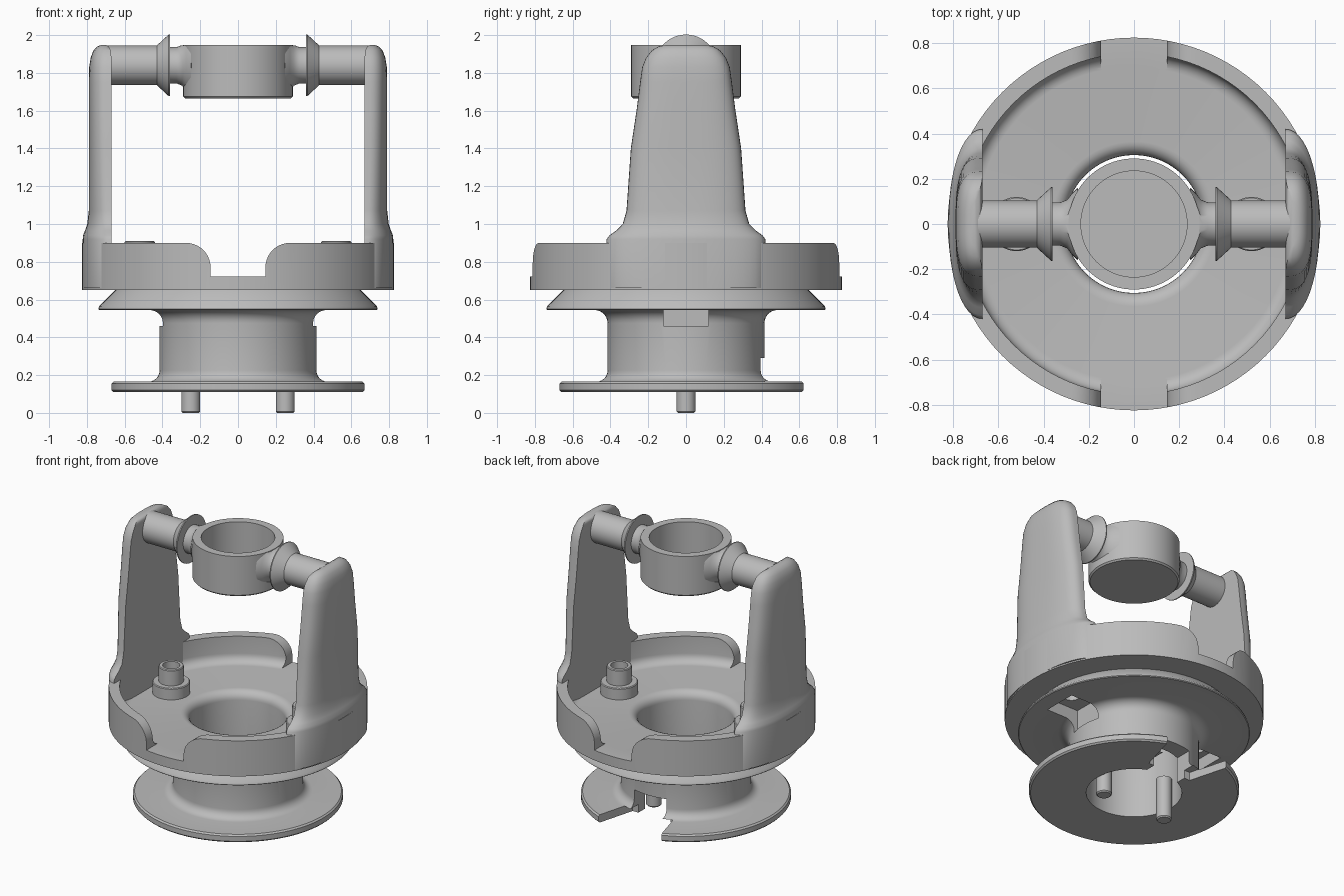
import bpy, bmesh, math
from mathutils import Matrix

old = bpy.data.objects.get("Cube")
if old:
    bpy.data.objects.remove(old, do_unlink=True)

grey = bpy.data.materials.new("plain_grey")
grey.use_nodes = True
colour = (0.5, 0.5, 0.5, 1)
grey.diffuse_color = colour
grey.node_tree.nodes["Principled BSDF"].inputs["Base Color"].default_value = colour


def add(name, bm):
    bmesh.ops.recalc_face_normals(bm, faces=bm.faces[:])
    mesh = bpy.data.meshes.new(name)
    bm.to_mesh(mesh)
    bm.free()
    mesh.materials.append(grey)
    ob = bpy.data.objects.new(name, mesh)
    bpy.context.collection.objects.link(ob)
    return ob


def activate(ob):
    bpy.ops.object.select_all(action='DESELECT')
    ob.select_set(True)
    bpy.context.view_layer.objects.active = ob


def smooth(ob, degrees=32):
    activate(ob)
    bpy.ops.object.shade_smooth_by_angle(angle=math.radians(degrees))


def fillet(cx, cz, r, start, end, steps=6):
    """Points on an arc in the profile plane."""
    angles = [math.radians(start + (end - start) * i / steps) for i in range(steps + 1)]
    return [(cx + r * math.cos(a), cz + r * math.sin(a)) for a in angles]


def lathe(name, profile, segments=96, closed=True, matrix=Matrix()):
    """Turn a (radius, height) profile about z; closed joins last point to first."""
    bm = bmesh.new()
    vs = [bm.verts.new((r, 0, z)) for r, z in profile]
    pairs = list(zip(vs, vs[1:] + vs[:1]))
    edges = [bm.edges.new(p) for p in (pairs if closed else pairs[:-1])]
    bmesh.ops.spin(bm, geom=vs + edges, cent=(0, 0, 0), axis=(0, 0, 1),
                   angle=math.tau, steps=segments, use_duplicate=False)
    bmesh.ops.remove_doubles(bm, verts=bm.verts[:], dist=1e-5)
    bm.transform(matrix)
    return add(name, bm)


def prism(name, outline, depth, axis):
    """Extrude a 2D outline; axis 'y' takes (x, z), axis 'z' takes (x, y)."""
    lo, hi = depth
    bm = bmesh.new()
    vs = [bm.verts.new((a, lo, b) if axis == 'y' else (a, b, lo)) for a, b in outline]
    face = bm.faces.new(vs)
    out = bmesh.ops.extrude_face_region(bm, geom=[face])
    moved = [g for g in out['geom'] if isinstance(g, bmesh.types.BMVert)]
    step = (0, hi - lo, 0) if axis == 'y' else (0, 0, hi - lo)
    bmesh.ops.translate(bm, verts=moved, vec=step)
    return add(name, bm)


def cut(ob, cutter):
    cutter.hide_render = True
    mod = ob.modifiers.new("cut", 'BOOLEAN')
    mod.operation, mod.solver, mod.object = 'DIFFERENCE', 'EXACT', cutter
    activate(ob)
    bpy.ops.object.modifier_apply(modifier=mod.name)
    bpy.data.objects.remove(cutter, do_unlink=True)


# Turned body: flange, hub, bevelled disc and open tray around one bore
profile = [(0.305, 0.11), (0.66, 0.11), (0.67, 0.12), (0.67, 0.155), (0.66, 0.165)]
profile += fillet(0.475, 0.225, 0.06, 270, 180)
profile += fillet(0.485, 0.475, 0.07, 180, 90)
profile += [(0.735, 0.545), (0.74, 0.55), (0.735, 0.565), (0.65, 0.65), (0.825, 0.65),
            (0.825, 0.9), (0.755, 0.9)]
profile += fillet(0.695, 0.78, 0.06, 0, -90)
profile += fillet(0.365, 0.66, 0.06, 90, 180)
body = lathe("body", profile)

# Rounded gaps through the front and back of the tray wall
side = [(0.145, 0.721)] + fillet(0.275, 0.77, 0.13, 180, 90, 10) + [(0.275, 1.0)]
cut(body, prism("gap_cutter", side + [(-x, z) for x, z in reversed(side)], (-1, 1), 'y'))

# Back slot through the lower flange, with a narrower slot in the hub
cut(body, prism("flange_slot_cutter",
                [(0.17, 0.35), (0.28, 0.75), (-0.28, 0.75), (-0.17, 0.35)], (0.05, 0.168), 'z'))
cut(body, prism("hub_slot_cutter",
                [(0.126, 0.2), (0.126, 0.6), (-0.126, 0.6), (-0.126, 0.2)], (0.04, 0.29), 'z'))

# Pockets under the disc on both sides, opening into the hollow posts
for s in (1, -1):
    cut(body, prism("pocket_cutter", [(s * 0.37, -0.12), (s * 0.62, -0.12),
                                      (s * 0.62, 0.12), (s * 0.37, 0.12)], (0.46, 0.63), 'z'))
    bore = [(0.0, 0.58), (0.055, 0.58), (0.055, 0.8), (0.0, 0.8)]
    cut(body, lathe("bore_cutter", bore, 32, False, Matrix.Translation((s * 0.52, 0, 0))))
smooth(body)


def arm(name, s):
    """Loft half-oval sections: height, half width, outer x, roundness, inner x."""
    levels = [(0.66, 0.42, 0.822, 2.1, 0.67), (0.92, 0.42, 0.822, 2.1, 0.67),
              (0.94, 0.405, 0.82, 2.1, 0.67), (0.965, 0.37, 0.81, 2.2, 0.67),
              (1.0, 0.335, 0.798, 2.4, 0.67), (1.07, 0.315, 0.79, 2.6, 0.67),
              (1.4, 0.292, 0.79, 3, 0.67), (1.6, 0.262, 0.79, 3, 0.67),
              (1.75, 0.243, 0.79, 3, 0.67), (1.83, 0.232, 0.788, 3, 0.67),
              (1.88, 0.212, 0.78, 3, 0.67), (1.92, 0.18, 0.765, 3, 0.675),
              (1.94, 0.145, 0.745, 3, 0.685), (1.948, 0.1, 0.725, 3, 0.7)]
    bm = bmesh.new()
    steps = 24
    rings = []
    for z, w, outer, n, inner in levels:
        ring = []
        for i in range(steps + 1):
            a = math.pi * i / steps
            c = math.cos(a)
            y = w * math.copysign(abs(c) ** (2 / n), c)
            x = inner + (outer - inner) * max(math.sin(a), 0) ** (2 / n)
            ring.append(bm.verts.new((s * x, y, z)))
        rings.append(ring)
    for low, high in zip(rings, rings[1:]):
        for i in range(steps + 1):
            j = (i + 1) % (steps + 1)
            bm.faces.new((low[i], low[j], high[j], high[i]))
    bm.faces.new(rings[0])
    bm.faces.new(rings[-1])
    smooth(add(name, bm), 45)


# Arms, trunnions, posts and pins, one of each per side
for s, label in ((1, "left"), (-1, "right")):
    arm(label + "_arm", s)
    shaft = [(0, 0.2), (0.16, 0.25), (0.135, 0.275), (0.108, 0.295), (0.096, 0.325),
             (0.096, 0.36), (0.163, 0.36), (0.163, 0.367), (0.105, 0.43), (0.105, 0.69), (0, 0.69)]
    turn = Matrix.Translation((0, 0, 1.84)) @ Matrix.Rotation(s * math.pi / 2, 4, 'Y')
    trunnion = lathe(label + "_trunnion", shaft, 48, False, turn)
    cut(trunnion, lathe("ring_bore_cutter", [(0, 1.7), (0.26, 1.7), (0.26, 2.1), (0, 2.1)], 64, False))
    cut(trunnion, prism("top_trim_cutter", [(-0.33, -0.3), (0.33, -0.3), (0.33, 0.3), (-0.33, 0.3)],
                        (1.944, 2.1), 'z'))
    smooth(trunnion)
    post = [(0.055, 0.7), (0.12, 0.7), (0.12, 0.795), (0.115, 0.8), (0.08, 0.8),
            (0.08, 0.905), (0.075, 0.91), (0.055, 0.91)]
    smooth(lathe(label + "_post", post, 40, True, Matrix.Translation((s * 0.52, 0, 0))))
    pin = [(0, 0.0), (0.042, 0.0), (0.05, 0.008), (0.05, 0.3), (0, 0.3)]
    smooth(lathe(label + "_pin", pin, 32, False, Matrix.Translation((s * 0.25, 0, 0))))

# Central cup, open at the top
cup = [(0, 1.665), (0.28, 1.665), (0.29, 1.675), (0.29, 1.948), (0.235, 1.948), (0.235, 1.7), (0, 1.7)]
smooth(lathe("central_cup", cup, 80, False))
